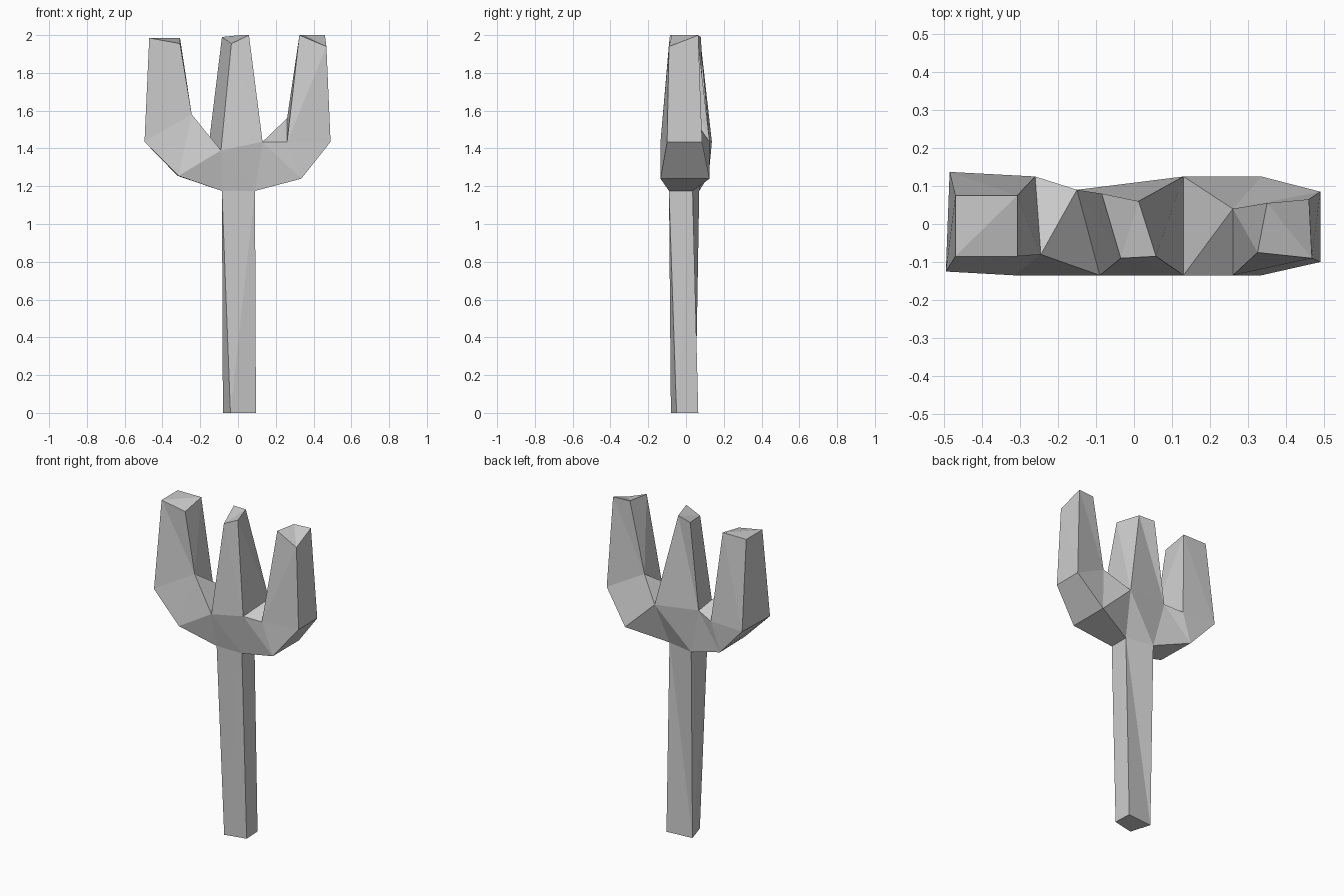
import bpy, bmesh

if "Cube" in bpy.data.objects:
    bpy.data.objects.remove(bpy.data.objects["Cube"])


def loft(bm, rings, sides=(0, 1, 2, 3), cap_start=False, cap_end=False):
    """Skin four-point rings; consecutive rings may share points."""
    def face(points):
        unique = list(dict.fromkeys(points))
        if len(unique) > 2:
            bm.faces.new([bm.verts.new(p) for p in unique])
    for a, b in zip(rings, rings[1:]):
        for i in sides:
            j = (i + 1) % 4
            face([a[i], a[j], b[j], b[i]])
    if cap_start:
        face(rings[0][::-1])
    if cap_end:
        face(rings[-1])


def finish(bm, name):
    bmesh.ops.remove_doubles(bm, verts=bm.verts, dist=0.0005)
    bmesh.ops.triangulate(bm, faces=bm.faces[:])
    bmesh.ops.recalc_face_normals(bm, faces=bm.faces[:])
    mesh = bpy.data.meshes.new(name)
    bm.to_mesh(mesh)
    bm.free()
    bpy.context.collection.objects.link(bpy.data.objects.new(name, mesh))


# Shared rings: front left, front right, back right, back left
neck = [(-.085, -.09, 1.175), (.09, -.09, 1.175), (.09, .035, 1.175), (-.085, .07, 1.175)]
mid_base = [(-.09, -.135, 1.39), (.13, -.135, 1.435), (.13, .125, 1.435), (-.15, .09, 1.46)]

# Handle, slightly twisted square shaft
bm = bmesh.new()
foot = [(-.04, -.08, 0), (.095, -.05, 0), (.09, .065, 0), (-.08, .05, 0)]
loft(bm, [foot, neck], cap_start=True)
finish(bm, "handle")

# Fork head: palm and middle prong
bm = bmesh.new()
loft(bm, [neck, mid_base], sides=(0, 2))
mid_tip = [(-.035, -.09, 1.955), (.058, -.085, 2), (.012, .06, 2), (-.085, .08, 1.99)]
loft(bm, [mid_base, mid_tip], cap_end=True)


# Side prongs: each bends outward from the palm, then up
def side_prong(k, low_f, low_b, in_f, in_b, out_f, out_b, tip):
    root = [neck[k], mid_base[k], mid_base[3 - k], neck[3 - k]]
    loft(bm, [root, [low_f, in_f, in_b, low_b], [out_f, in_f, in_b, out_b], tip],
         cap_end=True)


side_prong(0, (-.315, -.135, 1.255), (-.32, .12, 1.255),
           (-.245, -.08, 1.58), (-.26, .125, 1.435),
           (-.495, -.125, 1.435), (-.485, .137, 1.435),
           [(-.47, -.085, 1.985), (-.307, -.085, 1.955), (-.307, .075, 1.985), (-.47, .075, 1.985)])
side_prong(1, (.335, -.135, 1.24), (.335, .125, 1.24),
           (.26, -.135, 1.435), (.26, .04, 1.56),
           (.49, -.1, 1.435), (.49, .085, 1.435),
           [(.468, -.09, 1.94), (.325, -.075, 2), (.35, .055, 2), (.46, .065, 2)])
finish(bm, "fork_head")
